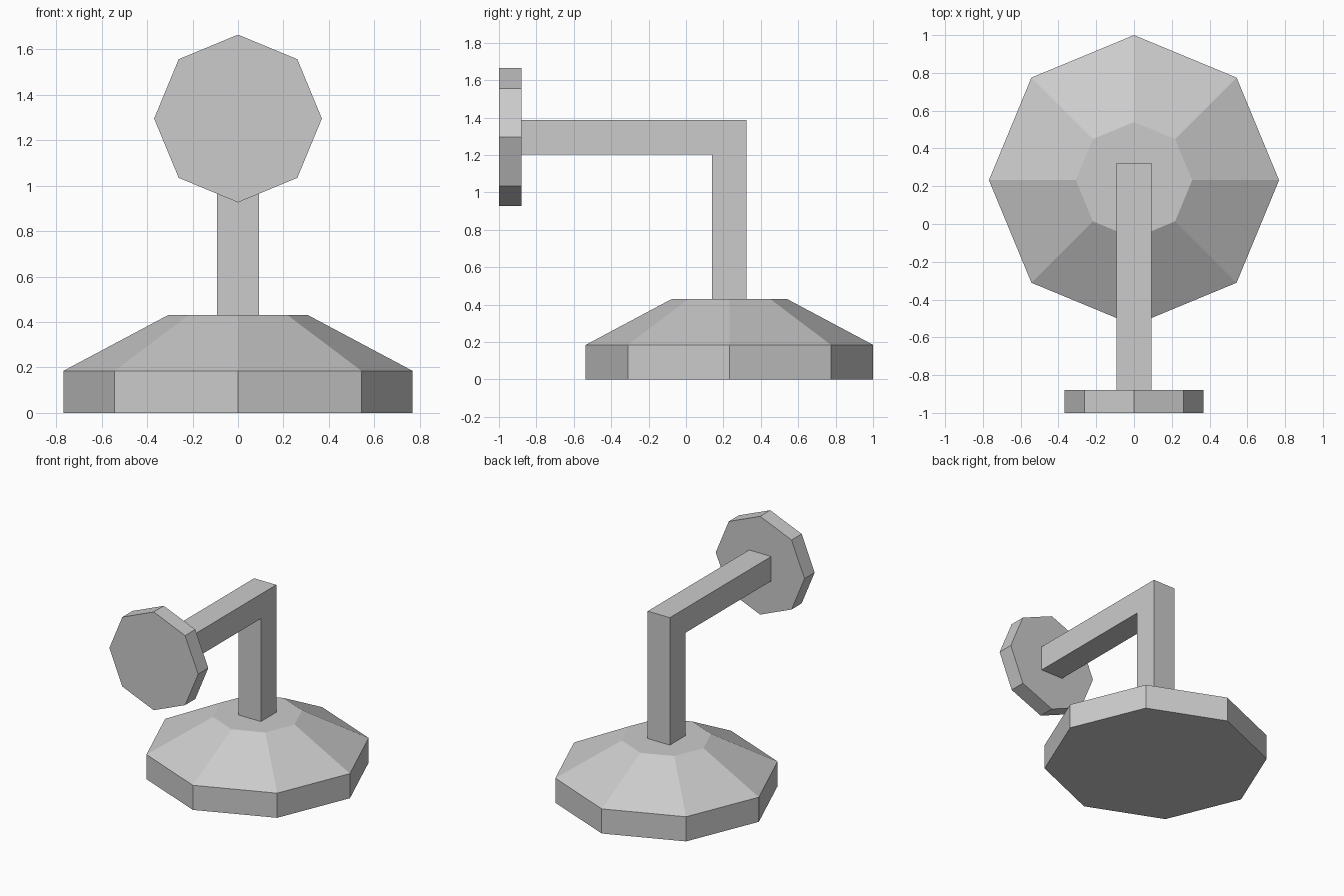
import bpy, bmesh
from math import cos, sin, pi
from mathutils import Vector

if "Cube" in bpy.data.objects:
    bpy.data.objects.remove(bpy.data.objects["Cube"])

SIDES = 8


def make_object(name, bm):
    bmesh.ops.recalc_face_normals(bm, faces=bm.faces)
    mesh = bpy.data.meshes.new(name)
    bm.to_mesh(mesh)
    bm.free()
    obj = bpy.data.objects.new(name, mesh)
    bpy.context.collection.objects.link(obj)
    return obj


def lathe(name, profile, origin, u, v, axis):
    """Closed eight-sided solid from (radius, height) rings along an axis."""
    u, v, axis, origin = map(Vector, (u, v, axis, origin))
    bm = bmesh.new()
    rings = []
    for r, h in profile:
        angles = [2 * pi * i / SIDES for i in range(SIDES)]
        rings.append([bm.verts.new(origin + axis * h + r * (u * cos(a) + v * sin(a)))
                      for a in angles])
    for low, high in zip(rings, rings[1:]):
        for i in range(SIDES):
            j = (i + 1) % SIDES
            bm.faces.new((low[i], low[j], high[j], high[i]))
    bm.faces.new(rings[0])
    bm.faces.new(rings[-1])
    return make_object(name, bm)


def extrude_x(name, profile, half_width):
    """Solid from a (y, z) outline, centred on x = 0."""
    bm = bmesh.new()
    face = bm.faces.new([bm.verts.new((-half_width, y, z)) for y, z in profile])
    result = bmesh.ops.extrude_face_region(bm, geom=[face], use_keep_orig=True)
    moved = [g for g in result["geom"] if isinstance(g, bmesh.types.BMVert)]
    bmesh.ops.translate(bm, verts=moved, vec=(2 * half_width, 0, 0))
    return make_object(name, bm)


# Wide base with a sloping top
lathe("base", [(0.768, 0), (0.768, 0.185), (0.308, 0.43)],
      (0, 0.232, 0), (1, 0, 0), (0, 1, 0), (0, 0, 1))

# Upright post and forward arm in one L-shaped bar
extrude_x("bent_arm", [(0.14, 0.43), (0.323, 0.43), (0.323, 1.387),
                       (-0.88, 1.387), (-0.88, 1.203), (0.14, 1.203)], 0.092)

# Upright disc at the front end of the arm
lathe("front_disc", [(0.369, 0), (0.369, 0.12)],
      (0, -1, 1.295), (1, 0, 0), (0, 0, 1), (0, 1, 0))
